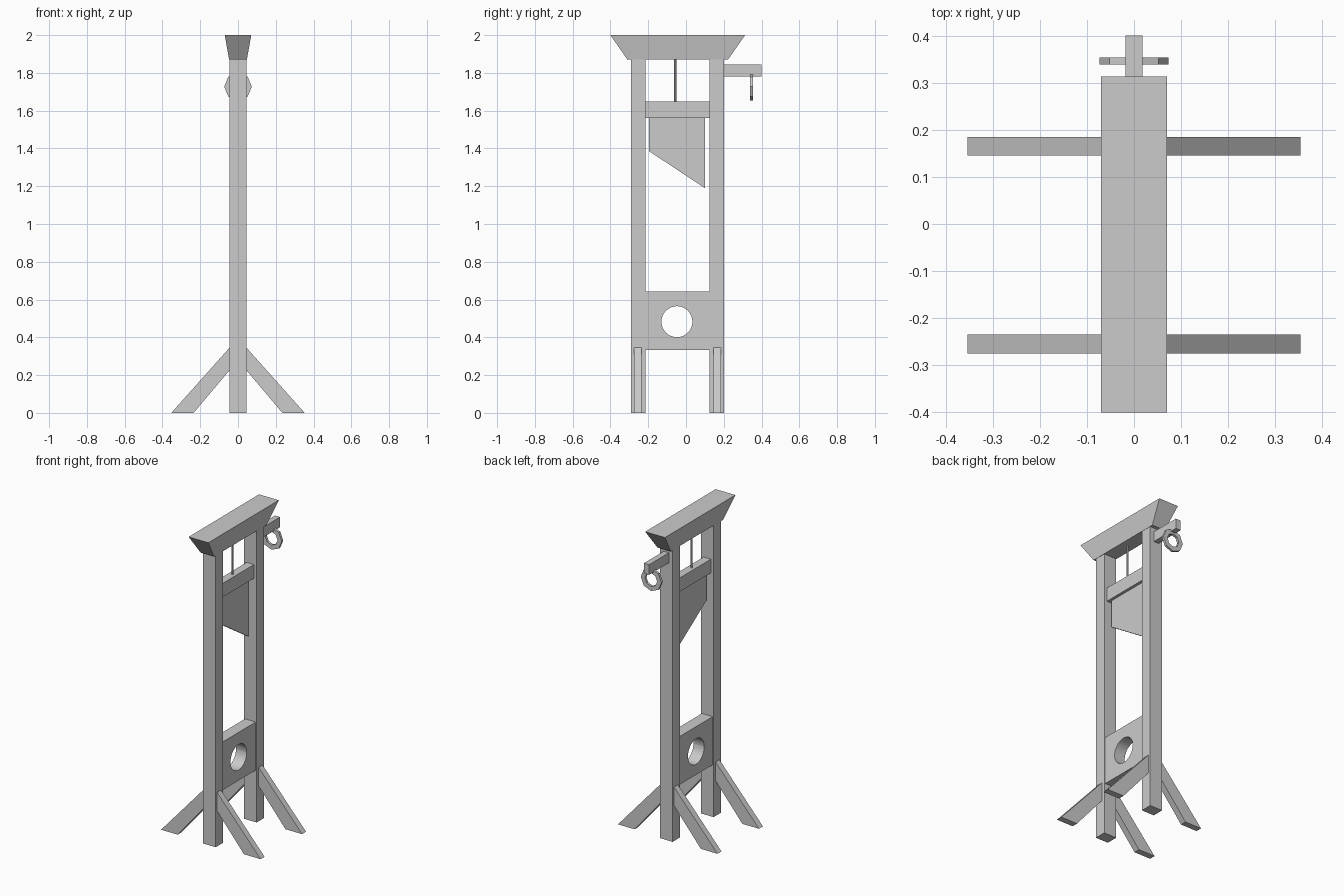
import bpy, bmesh, math
from mathutils import Vector, Matrix

if "Cube" in bpy.data.objects:
    bpy.data.objects.remove(bpy.data.objects["Cube"])


def finish(name, bm):
    bmesh.ops.recalc_face_normals(bm, faces=bm.faces)
    mesh = bpy.data.meshes.new(name)
    bm.to_mesh(mesh)
    bm.free()
    obj = bpy.data.objects.new(name, mesh)
    bpy.context.collection.objects.link(obj)
    return obj


def box(name, x, y, z):
    bm = bmesh.new()
    bmesh.ops.create_cube(bm, size=1)
    for v in bm.verts:
        v.co = [lo + (c + 0.5) * (hi - lo) for c, (lo, hi) in zip(v.co, (x, y, z))]
    return finish(name, bm)


def extrude(name, points, offset):
    bm = bmesh.new()
    face = bm.faces.new([bm.verts.new(p) for p in points])
    new = bmesh.ops.extrude_face_region(bm, geom=[face], use_keep_orig=True)["geom"]
    moved = [g for g in new if isinstance(g, bmesh.types.BMVert)]
    bmesh.ops.translate(bm, vec=offset, verts=moved)
    return finish(name, bm)


# Uprights and their splayed braces
for side, y0, leg_y in (("front", -0.29, -0.275), ("back", 0.125, 0.145)):
    box(side + "_post", (-0.045, 0.045), (y0, y0 + 0.075), (0, 1.87))
    for label, s in (("left", -1), ("right", 1)):
        profile = [(0.045, 0.345), (0.045, 0.225), (0.235, 0), (0.353, 0)]
        extrude(f"{side}_{label}_brace", [(s * x, leg_y, z) for x, z in profile], (0, 0.04, 0))

# Flared top beam
beam = box("top_beam", (-0.07, 0.07), (-0.4, 0.313), (1.87, 2.0))
for v in beam.data.vertices:
    if v.co.z < 1.9:
        v.co.x *= 0.047 / 0.07
        v.co.y = -0.31 if v.co.y < 0 else 0.222

# Blade, its weight bar and the rope
box("blade_bar", (-0.026, 0.026), (-0.215, 0.125), (1.56, 1.648))
extrude("blade", [(-0.008, y, z) for y, z in
                  [(-0.195, 1.56), (0.1, 1.56), (0.1, 1.19), (-0.195, 1.385)]], (0.016, 0, 0))
bm = bmesh.new()
bmesh.ops.create_cone(bm, cap_ends=True, segments=8, radius1=0.006, radius2=0.006,
                      depth=0.222, matrix=Matrix.Translation((0, -0.057, 1.759)))
finish("rope", bm)

# Neck stocks: two boards, each with half of the round hole
cy, cz, r = -0.048, 0.483, 0.082
for name, s, edge in (("upper_stock", 1, 0.642), ("lower_stock", -1, 0.333)):
    arc = [(cy + r * math.cos(math.pi * i / 16), cz + s * r * math.sin(math.pi * i / 16))
           for i in range(17)]
    outline = arc + [(-0.215, cz), (-0.215, edge), (0.125, edge), (0.125, cz)]
    stock = extrude(name, [(-0.038, y, z) for y, z in outline], (0.076, 0, 0))
    bpy.context.view_layer.objects.active = stock
    stock.select_set(True)
    bpy.ops.object.shade_smooth_by_angle(angle=math.radians(30))
    stock.select_set(False)

# Side arm with hanging octagonal ring
box("side_arm", (-0.018, 0.018), (0.2, 0.4), (1.78, 1.845))
bm = bmesh.new()
loops = []
for i in range(8):
    a = math.tau * i / 8
    loops.append([bm.verts.new((rad * math.cos(a), y, 1.727 + rad * math.sin(a)))
                  for rad, y in ((0.073, 0.339), (0.073, 0.354), (0.043, 0.354), (0.043, 0.339))])
for i in range(8):
    a, b = loops[i], loops[(i + 1) % 8]
    for j in range(4):
        k = (j + 1) % 4
        bm.faces.new((a[j], a[k], b[k], b[j]))
finish("hanging_ring", bm)
